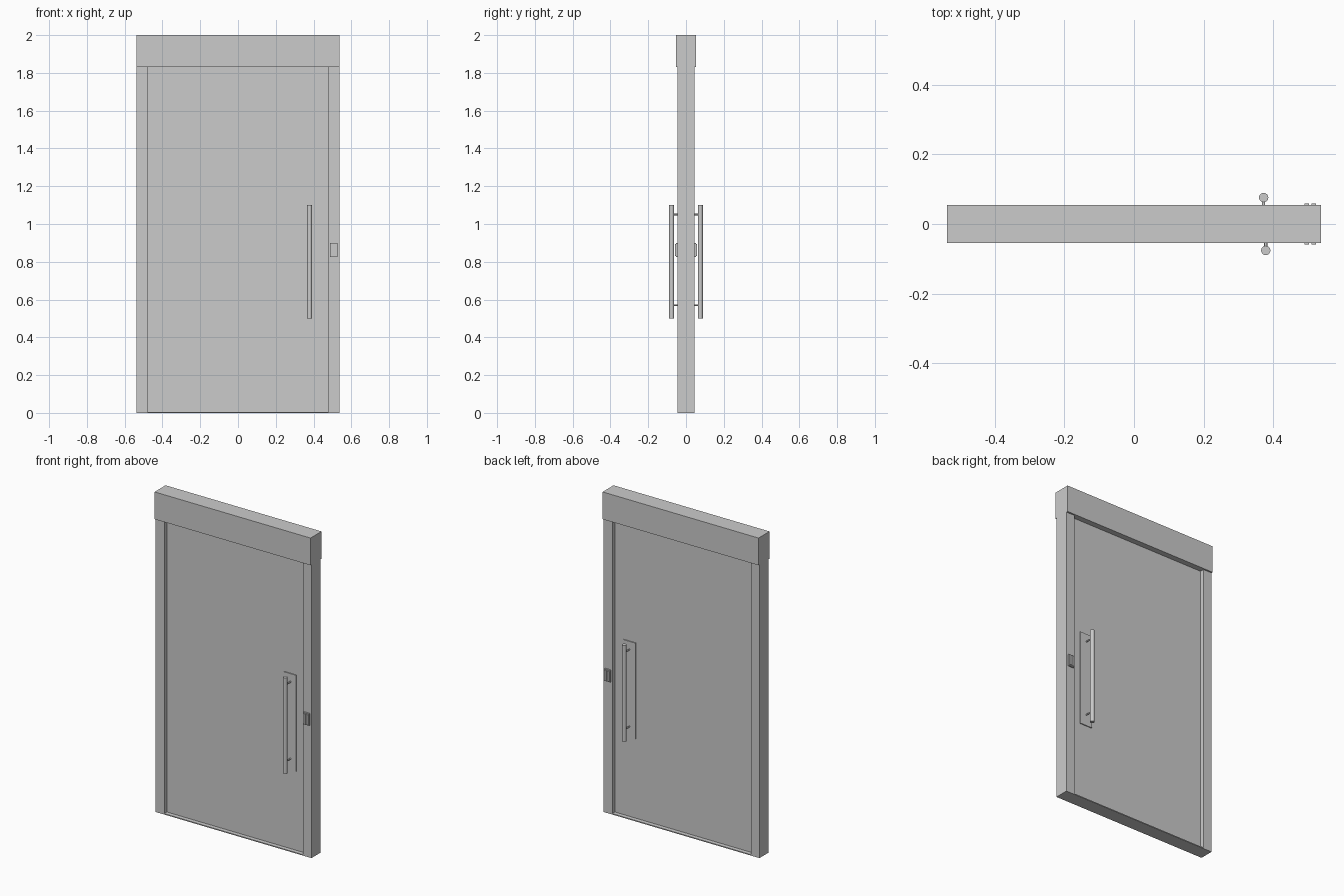
import bpy, bmesh, math
from mathutils import Matrix

if "Cube" in bpy.data.objects:
    bpy.data.objects.remove(bpy.data.objects["Cube"])


def box(name, x0, x1, y0, y1, z0, z1):
    bm = bmesh.new()
    bmesh.ops.create_cube(bm, size=1)
    for v in bm.verts:
        v.co.x = (x0 + x1) / 2 + v.co.x * (x1 - x0)
        v.co.y = (y0 + y1) / 2 + v.co.y * (y1 - y0)
        v.co.z = (z0 + z1) / 2 + v.co.z * (z1 - z0)
    return finish(name, bm)


def rod(name, centre, radius, length, sides, axis='Z'):
    bm = bmesh.new()
    rot = Matrix.Rotation(math.pi / 2, 4, 'X') if axis == 'Y' else Matrix()
    bmesh.ops.create_cone(bm, cap_ends=True, segments=sides, radius1=radius,
                          radius2=radius, depth=length,
                          matrix=Matrix.Translation(centre) @ rot)
    ob = finish(name, bm)
    bpy.context.view_layer.objects.active = ob
    ob.select_set(True)
    bpy.ops.object.shade_smooth_by_angle(angle=math.radians(40))
    ob.select_set(False)
    return ob


def finish(name, bm):
    bmesh.ops.recalc_face_normals(bm, faces=bm.faces)
    me = bpy.data.meshes.new(name)
    bm.to_mesh(me)
    bm.free()
    ob = bpy.data.objects.new(name, me)
    bpy.context.collection.objects.link(ob)
    return ob


W, J, D, DOOR, TOP = 0.538, 0.478, 0.044, 0.018, 1.83

# frame: header, jambs, sill
box("header", -W, W, -0.054, 0.054, TOP, 2.0)
for s, side in ((-1, "left"), (1, "right")):
    a, b = sorted((s * J, s * W))
    box(side + "_jamb", a, b, -D, D, 0, TOP)
box("sill", -J, J, -D, D, 0, 0.006)

# sliding door leaf
box("door_panel", -J, J, -DOOR, DOOR, 0.006, TOP)

# both faces: handle plate, pull bar, posts, wall switch
for s, side, x in ((-1, "front", 0.379), (1, "back", 0.373)):
    def sided(name, x0, x1, d0, d1, z0, z1):
        y0, y1 = sorted((s * d0, s * d1))
        box(side + "_" + name, x0, x1, y0, y1, z0, z1)

    sided("handle_plate", 0.332, 0.417, DOOR, DOOR + 0.006, 0.5, 1.1)
    rod(side + "_pull_bar", (x, s * 0.076, 0.8), 0.0135, 0.6, 16)
    for z in (0.57, 1.05):
        rod(side + "_handle_post", (x, s * 0.047, z), 0.0045, 0.05, 12, 'Y')
    sided("switch_plate", 0.487, 0.527, D, D + 0.009, 0.825, 0.9)
    for x0 in (0.490, 0.510):
        sided("switch_button", x0, x0 + 0.014, D + 0.009, 0.0595, 0.83, 0.895)
